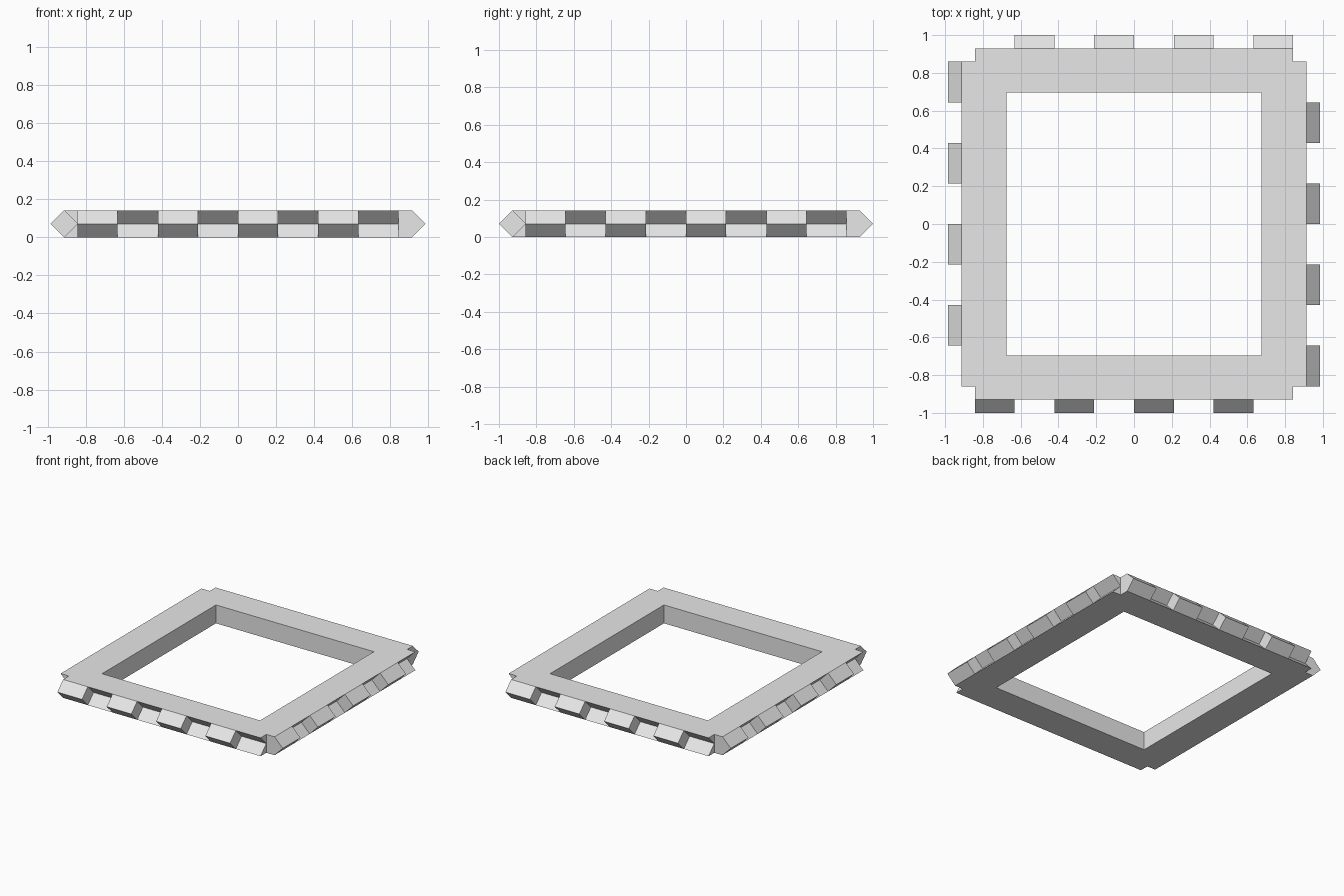
import bpy, bmesh
from mathutils import Vector

cube = bpy.data.objects.get("Cube")
if cube:
    bpy.data.objects.remove(cube, do_unlink=True)

CX, CY = 0.843, 0.859      # half size of the core, where teeth begin
IX, IY = 0.675, 0.695      # half size of the opening
H, E = 0.142, 0.0705       # thickness, depth of half a tooth
CELLS = 8                  # alternating teeth and notches on each side

grey = bpy.data.materials.new("light grey")
grey.use_nodes = True
grey.diffuse_color = (0.8, 0.8, 0.8, 1)
grey.node_tree.nodes["Principled BSDF"].inputs["Base Color"].default_value = (0.8, 0.8, 0.8, 1)

bm = bmesh.new()


def face(points):
    bm.faces.new([bm.verts.new(p) for p in points])


def build_side(start, end, inner_start, inner_end):
    along = end - start
    out = Vector((along.y, -along.x, 0)).normalized()

    def point(cell, depth, z):
        return start + along * (cell / CELLS) + out * depth + Vector((0, 0, z))

    # Outer edge: wedge-shaped teeth and V notches
    for i in range(CELLS):
        tip = 2 * E if i % 2 == 0 else 0
        for z in (H, 0):
            face([point(i, E, z), point(i + 1, E, z),
                  point(i + 1, tip, H / 2), point(i, tip, H / 2)])
        # Step between a tooth and the neighbouring notch
        if i:
            face([point(i, d, z) for d, z in
                  ((E, H), (2 * E, H / 2), (E, 0), (0, H / 2))])

    # Full tooth end at the start, notch end at the finish
    face([point(0, d, z) for d, z in
          ((0, H), (E, H), (2 * E, H / 2), (E, 0), (0, 0), (0, H / 2))])
    for z in (H, 0):
        face([point(CELLS, d, q) for d, q in ((0, z), (E, z), (0, H / 2))])

    # Flat top and bottom of this side
    up = Vector((0, 0, H))
    for z in (H, 0):
        lift = Vector((0, 0, z))
        rim = [point(i, E, z) for i in range(CELLS, -1, -1)]
        face([inner_start + lift, inner_end + lift, end + lift] + rim + [start + lift])

    # Wall of the opening
    face([inner_start, inner_end, inner_end + up, inner_start + up])


# Four sides, running round the frame
signs = [(-1, -1), (1, -1), (1, 1), (-1, 1)]
outer = [Vector((CX * sx, CY * sy, 0)) for sx, sy in signs]
inner = [Vector((IX * sx, IY * sy, 0)) for sx, sy in signs]
for k in range(4):
    n = (k + 1) % 4
    build_side(outer[k], outer[n], inner[k], inner[n])

bmesh.ops.remove_doubles(bm, verts=bm.verts, dist=0.0005)
bmesh.ops.recalc_face_normals(bm, faces=bm.faces)

mesh = bpy.data.meshes.new("toothed_frame")
bm.to_mesh(mesh)
bm.free()
mesh.materials.append(grey)
frame = bpy.data.objects.new("toothed_frame", mesh)
bpy.context.collection.objects.link(frame)
